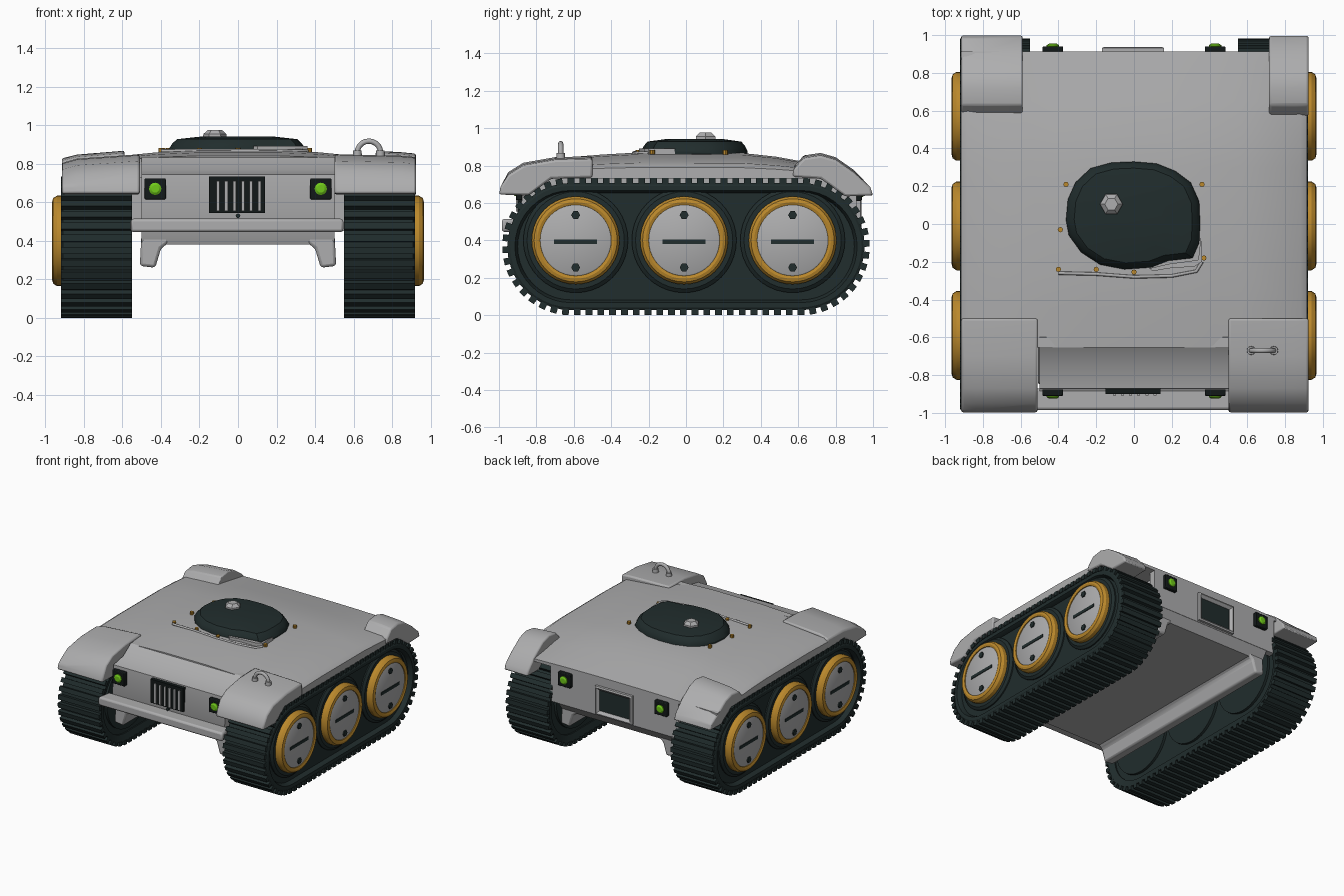
import bpy, bmesh, math
from mathutils import Vector, Matrix

if "Cube" in bpy.data.objects:
    bpy.data.objects.remove(bpy.data.objects["Cube"])

def material(name, r, g, b):
    m = bpy.data.materials.new(name)
    m.diffuse_color = (r, g, b, 1)
    m.use_nodes = True
    m.node_tree.nodes["Principled BSDF"].inputs["Base Color"].default_value = m.diffuse_color
    return m

GREY = material("light grey paint", 0.42, 0.42, 0.425)
DARK = material("dark green rubber", 0.015, 0.026, 0.026)
GOLD = material("gold trim", 0.50, 0.25, 0.025)
GREEN = material("green lamp", 0.16, 0.58, 0.01)
BLACK = material("black plate", 0.006, 0.009, 0.009)

def finish(name, bm, mat, bevel=0):
    bmesh.ops.recalc_face_normals(bm, faces=bm.faces[:])
    me = bpy.data.meshes.new(name)
    bm.to_mesh(me)
    bm.free()
    me.materials.append(mat)
    ob = bpy.data.objects.new(name, me)
    bpy.context.collection.objects.link(ob)
    if bevel:
        mod = ob.modifiers.new("bevel", "BEVEL")
        mod.width, mod.segments, mod.limit_method = bevel, 2, 'ANGLE'
    return ob

def loft(name, rings, mat, loop=False, bevel=0):
    """Skin a list of equal point rings; cap the ends unless it loops."""
    bm = bmesh.new()
    rs = [[bm.verts.new(p) for p in r] for r in rings]
    n = len(rs[0])
    for a, b in zip(rs, rs[1:] + rs[:1] if loop else rs[1:]):
        for i in range(n):
            j = (i + 1) % n
            bm.faces.new((a[i], a[j], b[j], b[i]))
    if not loop:
        bm.faces.new(rs[0])
        bm.faces.new(rs[-1])
    return finish(name, bm, mat, bevel)

def put(axis, h, p):
    u, v = p
    return {'x': (h, u, v), 'y': (u, h, v), 'z': (u, v, h)}[axis]

def prism(name, pts, axis, a, b, mat, bevel=0):
    return loft(name, [[put(axis, h, p) for p in pts] for h in (a, b)], mat, bevel=bevel)

def box(name, x0, x1, y0, y1, z0, z1, mat, bevel=0):
    return prism(name, [(x0, y0), (x1, y0), (x1, y1), (x0, y1)], 'z', z0, z1, mat, bevel)

def circle(cu, cv, r, n=40):
    return [(cu + r * math.cos(2 * math.pi * i / n), cv + r * math.sin(2 * math.pi * i / n)) for i in range(n)]

def lathe(name, axis, cu, cv, prof, mat, n=40, loop=False):
    return loft(name, [[put(axis, h, p) for p in circle(cu, cv, r, n)] for r, h in prof], mat, loop)

def tube(name, pts, r, mat):
    cu = bpy.data.curves.new(name, 'CURVE')
    cu.dimensions, cu.bevel_depth, cu.bevel_resolution = '3D', r, 2
    cu.use_fill_caps = True
    sp = cu.splines.new('POLY')
    sp.points.add(len(pts) - 1)
    for q, p in zip(sp.points, pts):
        q.co = (*p, 1)
    cu.materials.append(mat)
    ob = bpy.data.objects.new(name, cu)
    bpy.context.collection.objects.link(ob)

# Tracks and wheels
CY, CZ = 0.615, 0.367

def stadium(r, n=20):
    return [(s * (CY + r * math.sin(math.pi * i / n)), CZ + s * r * math.cos(math.pi * i / n))
            for s in (1, -1) for i in range(n + 1)]

def cleats(name, s, count=74, r=0.35):
    bm = bmesh.new()
    straight, arc = 2 * CY, math.pi * r
    for k in range(count):
        d = k / count * 2 * (straight + arc)
        sg = 1
        if d >= straight + arc:
            d, sg = d - straight - arc, -1
        if d < straight:
            y, z, a = -CY + d, r, 0
        else:
            a = (d - straight) / r
            y, z = CY + r * math.sin(a), r * math.cos(a)
        if sg < 0:
            y, z, a = -y, -z, a + math.pi
        m = Matrix.Translation((s * 0.735, y, CZ + z)) @ Matrix.Rotation(-a, 4, 'X') @ Matrix.Diagonal((0.37, 0.036, 0.034, 1))
        bmesh.ops.create_cube(bm, size=1, matrix=m)
    return finish(name, bm, DARK)

for s, side in ((-1, "left"), (1, "right")):
    rings = [[(s * x, *p) for p in stadium(r)] for r, x in
             ((0.34, 0.55), (0.34, 0.91), (0.325, 0.92), (0.30, 0.92), (0.285, 0.89), (0.285, 0.57))]
    loft(side + "_track_belt", rings, DARK, loop=True)
    prism(side + "_track_core", stadium(0.29), 'x', s * 0.58, s * 0.885, DARK)
    cleats(side + "_track_cleats", s)
    for i, y in enumerate((-0.59, -0.01, 0.57)):
        nm = f"{side}_wheel_{i + 1}"
        lathe(nm + "_well", 'x', y, 0.40, [(0.28, s * 0.56), (0.28, s * 0.895), (0.26, s * 0.91)], DARK)
        lathe(nm + "_rim", 'x', y, 0.40, [(0.235, s * 0.90), (0.235, s * 0.94), (0.222, s * 0.96),
              (0.205, s * 0.965), (0.19, s * 0.96), (0.188, s * 0.90)], GOLD, loop=True)
        lathe(nm + "_disc", 'x', y, 0.40, [(0.19, s * 0.90), (0.19, s * 0.953), (0.183, s * 0.957)], GREY)
        xs = sorted((s * 0.95, s * 0.962))
        box(nm + "_slot", *xs, y - 0.115, y + 0.115, 0.381, 0.405, DARK)
        for z in (0.255, 0.535):
            lathe(nm + "_bolt", 'x', y, z, [(0.024, s * 0.95), (0.024, s * 0.966)], DARK, 6)

# Central hull with sloped nose and belly rails
prism("hull", [(-0.60, 0.835), (-0.65, 0.835), (-0.75, 0.768), (-0.87, 0.745), (-0.885, 0.50), (-0.84, 0.38),
               (0.86, 0.38), (0.91, 0.45), (0.91, 0.75), (0.65, 0.75), (-0.55, 0.75)], 'x', -0.50, 0.50, GREY)
box("rear_panel", -0.57, 0.57, 0.86, 0.912, 0.45, 0.752, GREY)
for s in (-1, 1):
    prism("belly_rail", [(s * 0.51, 0.27), (s * 0.43, 0.26), (s * 0.40, 0.36), (s * 0.36, 0.39), (s * 0.36, 0.46), (s * 0.50, 0.46)],
          'y', -0.85, 0.87, GREY, 0.015)
prism("front_bumper", [(-0.56, -0.985), (0.55, -0.985), (0.53, -0.87), (-0.54, -0.87)], 'z', 0.445, 0.515, GREY, 0.015)

# Crowned deck
half = [(0.915, 0.73), (0.915, 0.79), (0.88, 0.815), (0.57, 0.845), (0.42, 0.86), (0.2, 0.87)]
section = half + [(-x, z) for x, z in reversed(half)]
stations = [(-0.655, 0.80), (-0.45, 0.92), (-0.25, 1.0), (0.3, 0.98), (0.48, 0.84), (0.65, 0.62), (0.912, 0.22)]
loft("deck", [[(x, y, 0.73 + (z - 0.73) * k) for x, z in section] for y, k in stations], GREY)

# Fenders
front = [(-1.0, 0.645), (-0.99, 0.69), (-0.95, 0.765), (-0.87, 0.815), (-0.7, 0.845), (-0.5, 0.85),
         (-0.5, 0.735), (-0.72, 0.73), (-0.84, 0.64)]
rear = [(0.57, 0.74), (0.575, 0.795), (0.63, 0.855), (0.72, 0.868), (0.8, 0.845), (0.9, 0.775), (0.985, 0.685),
        (1.0, 0.64), (0.85, 0.635), (0.72, 0.73)]

def fender(name, prof, x_in, x_out, slope):
    sg = 1 if x_out > 0 else -1
    mid = x_out - sg * 0.08
    drop = lambda d: [(y, z - d if z > 0.75 else z) for y, z in prof]
    loft(name, [[(x, y, z) for y, z in drop(d)] for x, d in
                ((x_in, 0.0), (mid, slope * 0.5), (x_out, slope))], GREY, bevel=0.012)

fender("front_left_fender", front, -0.51, -0.915, 0.045)
fender("front_right_fender", front, 0.50, 0.925, 0.015)
fender("rear_left_fender", rear, -0.59, -0.915, 0.04)
fender("rear_right_fender", rear, 0.715, 0.925, 0.015)

# Lifting handle on the front right fender
tube("fender_handle", [(0.68 - 0.06 * math.cos(math.pi * i / 10), -0.67, 0.86 + 0.058 * math.sin(math.pi * i / 10))
                       for i in range(11)], 0.014, GREY)
for x in (0.62, 0.74):
    lathe("handle_foot", 'z', x, -0.67, [(0.024, 0.83), (0.022, 0.868)], GREY, 12)

# Top hatch, knob, bolts and lip
outline = [(0.0, 0.33), (0.12, 0.32), (0.22, 0.28), (0.30, 0.22), (0.345, 0.12), (0.35, 0.0), (0.345, -0.10),
           (0.31, -0.18), (0.18, -0.195), (0.09, -0.23), (-0.05, -0.24), (-0.18, -0.215), (-0.28, -0.15),
           (-0.345, -0.06), (-0.36, 0.02), (-0.35, 0.13), (-0.31, 0.22), (-0.23, 0.295), (-0.12, 0.325)]
loft("hatch", [[(x * k, 0.045 + (y - 0.045) * k, z) for x, y in outline]
               for k, z in ((1, 0.85), (1, 0.875), (0.95, 0.905), (0.88, 0.928), (0.5, 0.943))], DARK)
lathe("hatch_knob", 'z', -0.12, 0.105, [(0.062, 0.93), (0.06, 0.955), (0.035, 0.977)], GREY, 6)
prism("hatch_lip", [(0.08, -0.235), (0.19, -0.21), (0.34, -0.19), (0.355, -0.06), (0.36, -0.20), (0.32, -0.225), (0.18, -0.235), (0.1, -0.25)],
      'z', 0.85, 0.892, GREY)
tube("hatch_weld_line", [(-0.4, -0.26, 0.867), (-0.2, -0.265, 0.869), (0.0, -0.28, 0.868), (0.2, -0.275, 0.868),
                         (0.33, -0.25, 0.867), (0.36, -0.2, 0.866)], 0.009, GREY)
for x, y in ((-0.36, 0.21), (0.36, 0.21), (-0.2, -0.24), (0.0, -0.255), (-0.39, -0.03), (0.37, -0.18), (-0.4, -0.24)):
    lathe("hatch_bolt", 'z', x, y, [(0.014, 0.85), (0.014, 0.882)], GOLD, 8)

# Lamps, front and rear
for s, y, z, end in ((-1, -0.875, 0.67, "front"), (1, 0.905, 0.665, "rear")):
    for x in (-0.43, 0.43):
        ys = sorted((y, y + s * 0.035))
        box(end + "_lamp_plate", x - 0.055, x + 0.055, *ys, z - 0.055, z + 0.055, BLACK, 0.006)
        lathe(end + "_lamp", 'y', x, z, [(0.032, y), (0.032, y + s * 0.042), (0.02, y + s * 0.05)], GREEN, 16)

# Front grille
box("grille_plate", -0.15, 0.14, -0.90, -0.86, 0.545, 0.735, BLACK)
for i in range(6):
    x = -0.112 + i * 0.043
    box("grille_slat", x, x + 0.016, -0.908, -0.89, 0.555, 0.71, GREY)
lathe("grille_bolt", 'y', 0.0, 0.53, [(0.012, -0.87), (0.012, -0.90)], DARK, 8)

# Rear window: raised frame around a dark pane
def rect(i, y):
    return [(-0.17 + i, y, 0.46 + i), (0.16 - i, y, 0.46 + i), (0.16 - i, y, 0.69 - i), (-0.17 + i, y, 0.69 - i)]
loft("rear_window_frame", [rect(0, 0.90), rect(0, 0.932), rect(0.012, 0.937), rect(0.032, 0.918), rect(0.032, 0.90)], GREY, loop=True)
box("rear_window_pane", -0.14, 0.13, 0.908, 0.916, 0.49, 0.66, DARK)

# Smooth shading with sharp edges kept
bpy.ops.object.select_all(action='DESELECT')
for ob in bpy.data.objects:
    if ob.type == 'MESH':
        ob.select_set(True)
        bpy.context.view_layer.objects.active = ob
bpy.ops.object.shade_smooth_by_angle(angle=math.radians(30))
